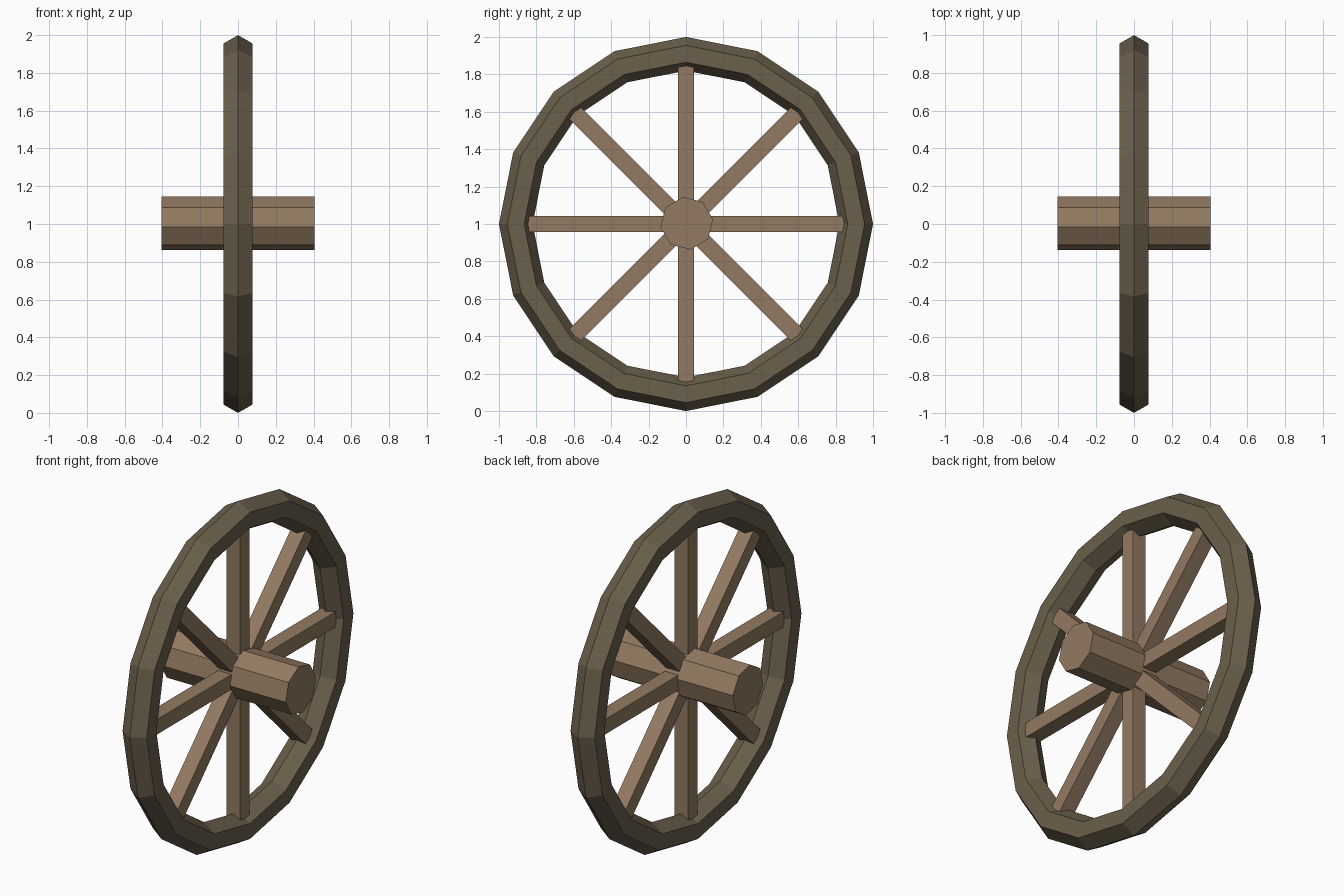
import bpy, math
from math import cos, sin, pi
from mathutils import Matrix

if "Cube" in bpy.data.objects:
    bpy.data.objects.remove(bpy.data.objects["Cube"])


def material(name, color):
    m = bpy.data.materials.new(name)
    m.diffuse_color = (*color, 1)
    m.use_nodes = True
    m.node_tree.nodes["Principled BSDF"].inputs["Base Color"].default_value = m.diffuse_color
    return m


WOOD = material("light_wood", (0.29, 0.195, 0.12))
DARK = material("dark_wood", (0.145, 0.115, 0.07))


def add_mesh(name, verts, faces, mat):
    me = bpy.data.meshes.new(name)
    me.from_pydata(verts, [], faces)
    me.materials.append(mat)
    ob = bpy.data.objects.new(name, me)
    bpy.context.collection.objects.link(ob)
    return ob


# Rim: 16-sided ring with a hexagonal section, axis along x
N, M, R, T = 16, 6, 0.91, 0.09
verts, faces = [], []
for i in range(N):
    a = 2 * pi * i / N
    for j in range(M):
        b = 2 * pi * j / M
        r = R + T * cos(b)
        verts.append((T * sin(b), r * cos(a), 1 + r * sin(a)))
        i2, j2 = (i + 1) % N, (j + 1) % M
        faces.append((i * M + j, i2 * M + j, i2 * M + j2, i * M + j2))
add_mesh("rim", verts, faces, DARK)

# Hub: slightly turned octagonal prism along x
K, L, HR = 8, 0.404, 0.142
verts = [(x, 0.004 + HR * cos(math.radians(8.5 + 45 * k)),
          1.004 + HR * sin(math.radians(8.5 + 45 * k)))
         for x in (-L, L) for k in range(K)]
faces = [(k, (k + 1) % K, K + (k + 1) % K, K + k) for k in range(K)]
faces += [tuple(reversed(range(K))), tuple(range(K, 2 * K))]
add_mesh("hub", verts, faces, WOOD)

# Spokes: eight square bars from hub to rim
W, R0, R1 = 0.044, 0.05, 0.88
for i in range(8):
    bpy.ops.mesh.primitive_cube_add(size=1)
    ob = bpy.context.object
    ob.name = f"spoke_{i + 1}"
    ob.data.transform(Matrix.Translation((0, 0, (R0 + R1) / 2))
                      @ Matrix.Diagonal((2 * W, 2 * W, R1 - R0, 1)))
    ob.location.z = 1
    ob.rotation_euler.x = i * pi / 4
    ob.data.materials.append(WOOD)
